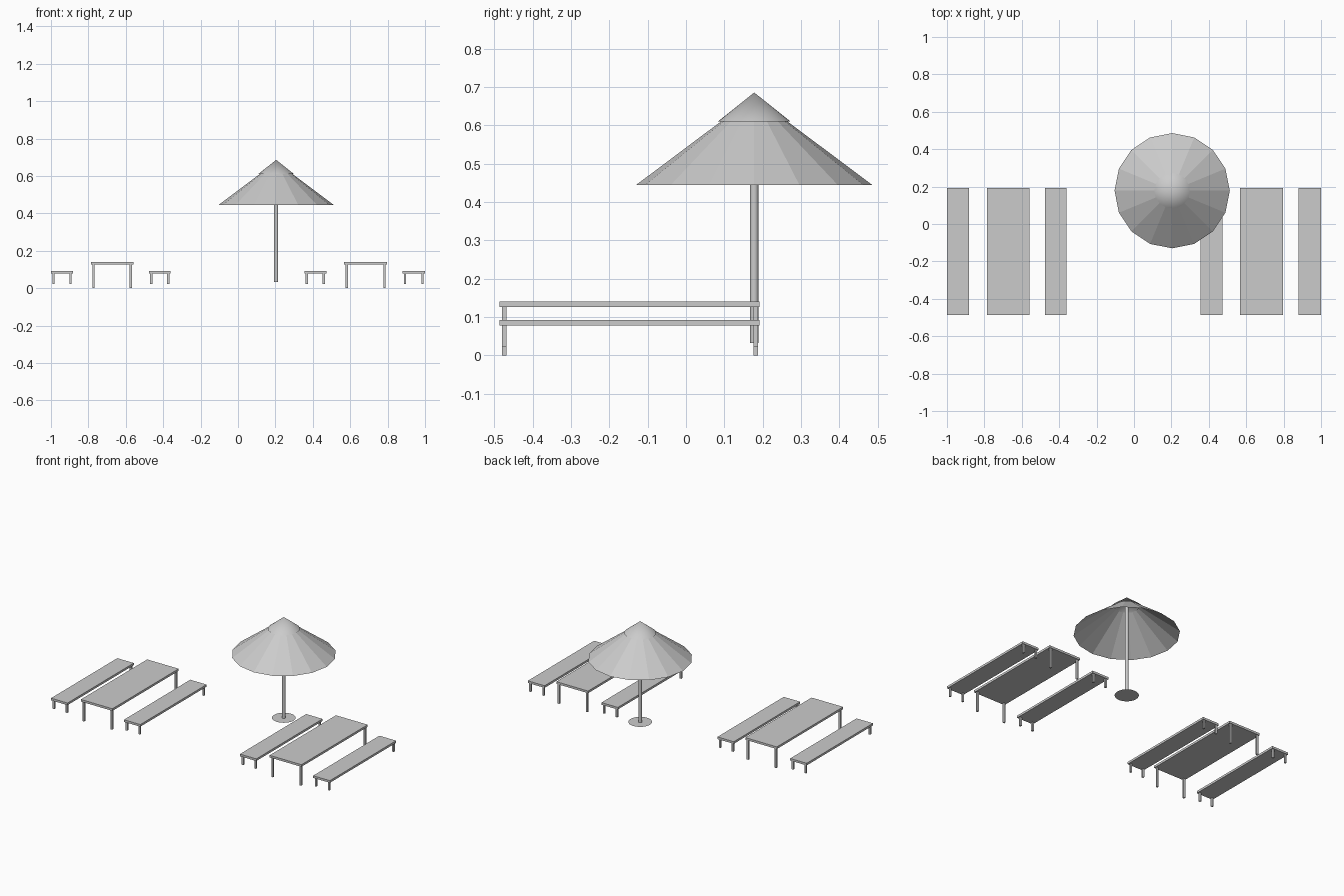
import bpy, math

if "Cube" in bpy.data.objects:
    bpy.data.objects.remove(bpy.data.objects["Cube"])

def box(name, x0, x1, y0, y1, z0, z1):
    bpy.ops.mesh.primitive_cube_add(size=1, location=((x0+x1)/2, (y0+y1)/2, (z0+z1)/2))
    o = bpy.context.object
    o.name = name
    o.scale = (x1-x0, y1-y0, z1-z0)
    bpy.ops.object.transform_apply(location=False, rotation=False, scale=True)
    return o

Y0, Y1 = -0.487, 0.192
LEG = 0.012

def trestle(name, x0, x1, floor, top):
    # slab with four square corner legs
    box(name + "_top", x0, x1, Y0, Y1, top - 0.014, top)
    for lx in (x0 + 0.007, x1 - 0.007 - LEG):
        for ly in (Y0 + 0.007, Y1 - 0.004 - LEG):
            box(name + "_leg", lx, lx + LEG, ly, ly + LEG, floor, top - 0.013)

# Two sets: a table with a bench on each side
for side, bench_a, table, bench_b in (
        ("left", (-1.0, -0.882), (-0.786, -0.56), (-0.477, -0.36)),
        ("right", (0.355, 0.472), (0.568, 0.796), (0.88, 1.0))):
    trestle(side + "_table", *table, 0.0, 0.141)
    trestle(side + "_bench_a", *bench_a, 0.023, 0.092)
    trestle(side + "_bench_b", *bench_b, 0.023, 0.092)

UX, UY = 0.204, 0.178

def cone(name, sides, r1, r2, z0, z1, fill='NOTHING', smooth=False):
    bpy.ops.mesh.primitive_cone_add(vertices=sides, radius1=r1, radius2=r2, depth=z1 - z0,
                                    end_fill_type=fill, location=(UX, UY, (z0 + z1) / 2))
    o = bpy.context.object
    o.name = name
    if smooth:
        bpy.ops.object.shade_smooth_by_angle(angle=math.radians(35))
    return o

# Parasol: sixteen flat panels, vent cap, pole and flat base disc
cone("parasol_canopy", 16, 0.308, 0.07, 0.445, 0.623)
cone("parasol_cap", 32, 0.094, 0.0, 0.611, 0.686, smooth=True)
cone("parasol_pole", 16, 0.011, 0.011, 0.033, 0.62, 'NGON', True)
bpy.ops.mesh.primitive_circle_add(vertices=32, radius=0.07, fill_type='NGON',
                                  location=(UX, UY, 0.033))
bpy.context.object.name = "parasol_base"
